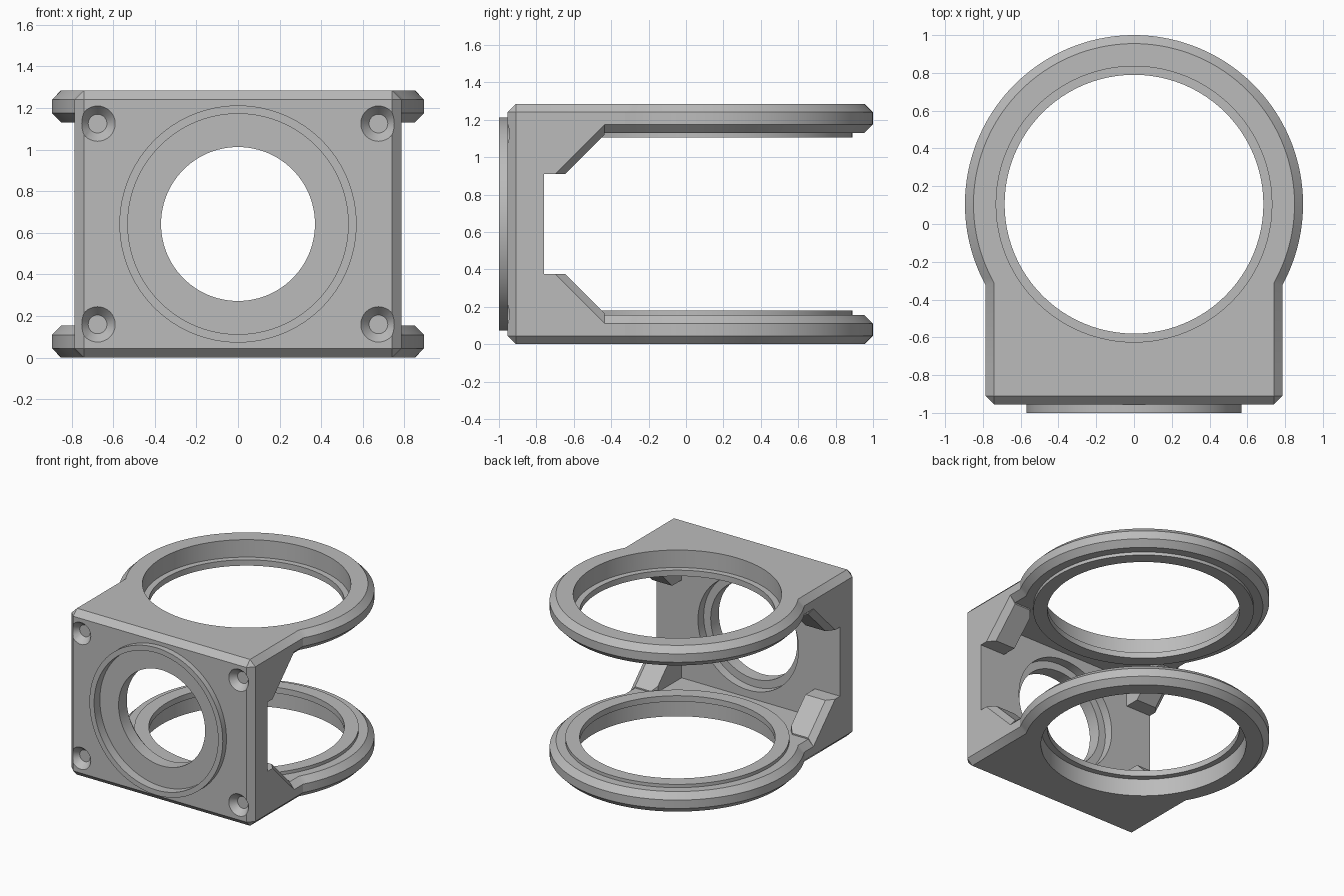
import bpy, bmesh, math
from mathutils import Matrix

if "Cube" in bpy.data.objects:
    bpy.data.objects.remove(bpy.data.objects["Cube"], do_unlink=True)

HALF_W, HEIGHT, CHAMFER = 0.785, 1.285, 0.045
FRONT, WALL_BACK = -0.955, -0.76
RING_Y, RING_R = 0.105, 0.895
MID = HEIGHT / 2
SEG = 96

grey = bpy.data.materials.new("grey metal")
grey.use_nodes = True
grey.diffuse_color = (0.5, 0.5, 0.5, 1)
grey.node_tree.nodes["Principled BSDF"].inputs["Base Color"].default_value = (0.5, 0.5, 0.5, 1)


def make(name, bm):
    bmesh.ops.recalc_face_normals(bm, faces=bm.faces)
    mesh = bpy.data.meshes.new(name)
    bm.to_mesh(mesh)
    bm.free()
    mesh.materials.append(grey)
    obj = bpy.data.objects.new(name, mesh)
    bpy.context.collection.objects.link(obj)
    return obj


def loft(name, loops, closed=False):
    """Skin equal-length loops; cap the ends, or join last to first."""
    bm = bmesh.new()
    rows = [[bm.verts.new(p) for p in loop] for loop in loops]
    pairs = list(zip(rows, rows[1:]))
    if closed:
        pairs.append((rows[-1], rows[0]))
    else:
        bm.faces.new(rows[0])
        bm.faces.new(rows[-1])
    for a, b in pairs:
        for i in range(len(a)):
            j = (i + 1) % len(a)
            bm.faces.new((a[i], a[j], b[j], b[i]))
    return make(name, bm)


def circle(r, centre, axis, seg=SEG):
    pts = []
    for i in range(seg):
        a = 2 * math.pi * i / seg
        u, v = r * math.cos(a), r * math.sin(a)
        x, y, z = centre
        pts.append((x + u, y + v, z) if axis == "z" else (x + u, y, z + v))
    return pts


def front_turned(name, profile, x=0, z=MID, closed=False, seg=SEG):
    """Turn (radius, y) steps around a front-to-back axis."""
    return loft(name, [circle(r, (x, y, z), "y", seg) for r, y in profile], closed)


def upright_turned(name, profile, closed=False):
    """Turn (radius, z) steps around the ring axis."""
    return loft(name, [circle(r, (0, RING_Y, z), "z") for r, z in profile], closed)


def cut(obj, cutters):
    for c in cutters:
        c.hide_render = True
        mod = obj.modifiers.new("cut", "BOOLEAN")
        mod.operation, mod.solver, mod.object = "DIFFERENCE", "EXACT", c
    bpy.context.view_layer.update()
    deps = bpy.context.evaluated_depsgraph_get()
    mesh = bpy.data.meshes.new_from_object(obj.evaluated_get(deps))
    obj.modifiers.clear()
    obj.data = mesh
    for c in cutters:
        bpy.data.objects.remove(c, do_unlink=True)


def mirrored(obj, name, axis):
    """Copy across x = 0 or the mid height."""
    bm = bmesh.new()
    bm.from_mesh(obj.data)
    for v in bm.verts:
        if axis == "x":
            v.co.x = -v.co.x
        else:
            v.co.z = HEIGHT - v.co.z
    return make(name, bm)


parts = []

# Front wall: block with every edge chamfered except those of its back face
bm = bmesh.new()
size = Matrix.Diagonal((2 * HALF_W, WALL_BACK - FRONT, HEIGHT, 1))
bmesh.ops.create_cube(bm, size=1, matrix=Matrix.Translation((0, (FRONT + WALL_BACK) / 2, MID)) @ size)
middle = (FRONT + WALL_BACK) / 2
edges = [e for e in bm.edges if all(v.co.y < middle for v in e.verts)
         or (abs(e.verts[0].co.y - e.verts[1].co.y) > 0.1)]
bmesh.ops.bevel(bm, geom=edges, offset=CHAMFER, segments=1, affect="EDGES")
wall = make("front_wall", bm)

# Stepped central bore and four countersunk screw holes
bore = [front_turned("bore_cutter", [(0.53, -1.1), (0.53, -0.93), (0.37, -0.93),
                                     (0.37, -0.83), (0.43, -0.83), (0.43, -0.7)])]
holes = [front_turned("screw_cutter", [(0.085, -1.0), (0.085, FRONT), (0.045, -0.905)], x, z, seg=32)
         for x in (-0.675, 0.675) for z in (0.16, HEIGHT - 0.16)]
cut(wall, bore + holes)
parts.append(wall)

# Raised rim around the bore
parts.append(front_turned("front_rim", [(0.53, -1), (0.57, -1), (0.57, -0.94), (0.53, -0.93)], closed=True))


# Upper arm: rectangle flowing into a ring, chamfered above and below
def arm_outline(inset, z):
    w, r = HALF_W - inset, RING_R - inset
    start = -math.acos(w / r)
    sweep = math.pi - 2 * start
    arc = [(r * math.cos(start + sweep * i / SEG), RING_Y + r * math.sin(start + sweep * i / SEG), z)
           for i in range(SEG + 1)]
    return [(-w, WALL_BACK, z), (w, WALL_BACK, z)] + arc


low = 1.13
arm = loft("upper_arm", [arm_outline(CHAMFER, low), arm_outline(0, low + CHAMFER),
                         arm_outline(0, HEIGHT - CHAMFER), arm_outline(CHAMFER, HEIGHT)])
cut(arm, [upright_turned("ring_cutter", [(0.73, 1), (0.73, 1.5)])])
parts += [arm, mirrored(arm, "lower_arm", "z")]

# Thin inner lip of each ring
lip = upright_turned("upper_lip", [(0.685, 1.105), (0.785, 1.105), (0.785, 1.15), (0.685, 1.15)], closed=True)
parts += [lip, mirrored(lip, "lower_lip", "z")]


# Sloping corner braces with a chamfered outer edge
def brace_section(x, inset):
    return [(x, WALL_BACK, 0.91), (x, -0.645 - inset, 0.91), (x, -0.435, 1.12 + inset),
            (x, -0.435, 1.2), (x, WALL_BACK, 1.2)]


brace = loft("upper_left_brace", [brace_section(0.57, 0), brace_section(0.74, 0),
                                  brace_section(HALF_W, 0.055)])
cut(brace, [upright_turned("brace_cutter", [(0.81, 0.8), (0.81, 1.5)])])
right_brace = mirrored(brace, "upper_right_brace", "x")
parts += [brace, right_brace, mirrored(brace, "lower_left_brace", "z"),
          mirrored(right_brace, "lower_right_brace", "z")]

# Smooth round walls, crisp edges
bpy.ops.object.select_all(action="DESELECT")
for p in parts:
    p.select_set(True)
bpy.context.view_layer.objects.active = parts[0]
bpy.ops.object.shade_smooth_by_angle(angle=math.radians(25))
